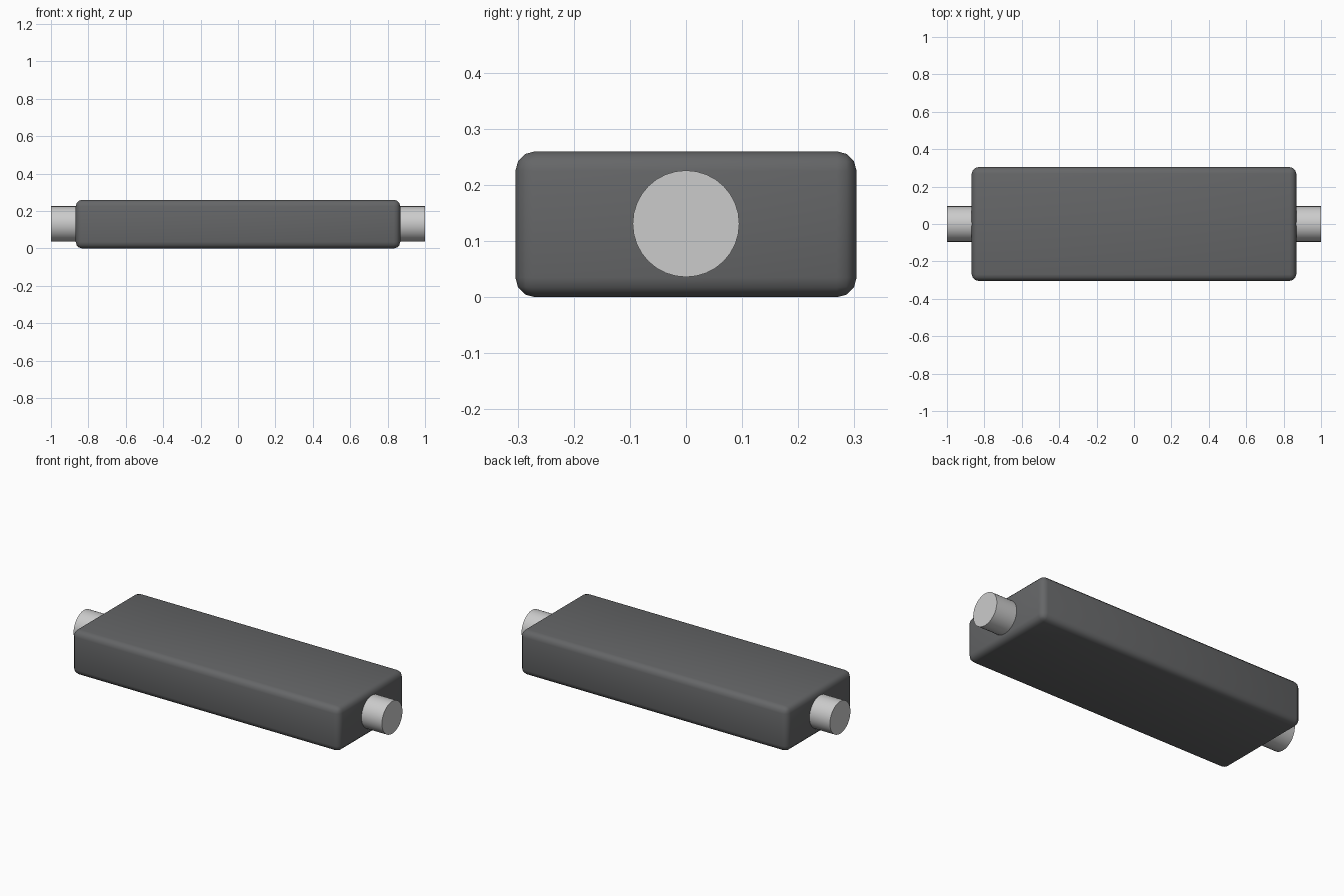
import bpy, math

if "Cube" in bpy.data.objects:
    bpy.data.objects.remove(bpy.data.objects["Cube"])

# Dark rounded body
bpy.ops.mesh.primitive_cube_add(size=1, location=(0, 0, 0.13))
body = bpy.context.object
body.name = "body"
body.scale = (1.735, 0.608, 0.26)
bpy.ops.object.transform_apply(location=False, rotation=False, scale=True)
bevel = body.modifiers.new("rounded_edges", 'BEVEL')
bevel.width = 0.035
bevel.segments = 3
bpy.ops.object.modifier_apply(modifier=bevel.name)
bpy.ops.object.shade_smooth_by_angle(angle=math.radians(40))

dark = bpy.data.materials.new("dark_grey")
dark.diffuse_color = (0.13, 0.133, 0.137, 1)
dark.use_nodes = True
dark.node_tree.nodes["Principled BSDF"].inputs["Base Color"].default_value = dark.diffuse_color
body.data.materials.append(dark)


# Round end connectors, seated slightly into the body
def connector(name, side):
    inner, outer = 0.86, 1.0
    bpy.ops.mesh.primitive_cylinder_add(
        vertices=32, radius=0.095, depth=outer - inner,
        location=(side * (inner + outer) / 2, 0, 0.131),
        rotation=(0, math.pi / 2, 0))
    bpy.context.object.name = name
    bpy.ops.object.shade_smooth_by_angle(angle=math.radians(30))


connector("left_connector", -1)
connector("right_connector", 1)
